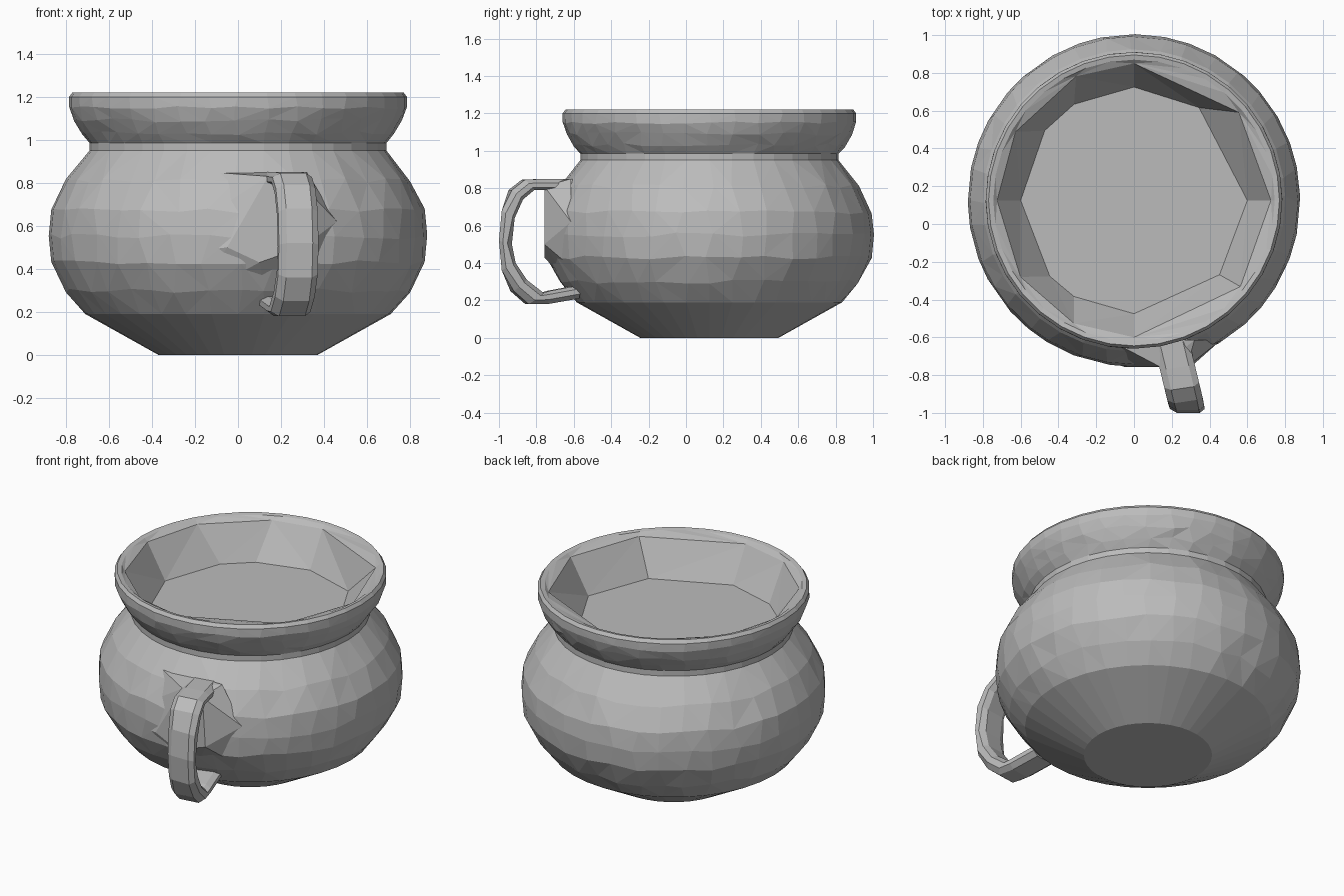
import bpy, bmesh, math, random
from mathutils import Vector

random.seed(4)
cube = bpy.data.objects.get("Cube")
if cube:
    bpy.data.objects.remove(cube)

CENTRE = 0.125  # the pot sits behind the origin to make room for the handle
SEGMENTS = 36

clay = bpy.data.materials.new("plain grey")
clay.use_nodes = True
grey = (0.5, 0.5, 0.5, 1)
clay.diffuse_color = grey
clay.node_tree.nodes["Principled BSDF"].inputs["Base Color"].default_value = grey


def finish(name, bm):
    bmesh.ops.recalc_face_normals(bm, faces=bm.faces)
    mesh = bpy.data.meshes.new(name)
    bm.to_mesh(mesh)
    bm.free()
    mesh.materials.append(clay)
    obj = bpy.data.objects.new(name, mesh)
    bpy.context.collection.objects.link(obj)
    return obj


def ring(bm, radius, z, angles, wobble=0.0):
    """Closed loop of vertices, slightly uneven when wobble is set."""
    loop = []
    for a in angles:
        a += random.uniform(-1, 1) * wobble
        h = z + random.uniform(-1, 1) * wobble * 0.35
        loop.append(bm.verts.new((radius * math.cos(a),
                                  CENTRE + radius * math.sin(a), h)))
    return loop


def join(bm, low, high):
    n = len(low)
    for i in range(n):
        j = (i + 1) % n
        bm.faces.new((low[i], low[j], high[j], high[i]))


def edges_of(bm, loop):
    edges = []
    for i, v in enumerate(loop):
        w = loop[(i + 1) % len(loop)]
        edges.append(bm.edges.get((v, w)) or bm.edges.new((v, w)))
    return edges


# Pot: lathed wall of radius, height, unevenness
profile = [(0.37, 0, 0), (0.71, 0.19, 0), (0.80, 0.30, .035),
           (0.868, 0.43, .03), (0.88, 0.55, .035), (0.868, 0.67, .035),
           (0.80, 0.81, .03), (0.69, 0.95, 0), (0.69, 0.985, 0),
           (0.725, 1.03, .03), (0.762, 1.09, .03), (0.785, 1.15, .02),
           (0.785, 1.20, 0), (0.77, 1.22, 0), (0.745, 1.215, 0)]
bm = bmesh.new()
even = [math.tau * i / SEGMENTS for i in range(SEGMENTS)]
loops = [ring(bm, r, z, even, w) for r, z, w in profile]
for low, high in zip(loops, loops[1:]):
    join(bm, low, high)
bm.faces.new(loops[0])

# Coarse, uneven basin inside the rim
lip_angles = [math.radians(a) for a in
              (0, 40, 90, 115, 150, 180, 214, 244, 270, 321)]
floor_angles = [math.radians(a) for a in
                (0, 55, 90, 122, 142, 180, 222, 238, 270, 319)]
lip = ring(bm, 0.725, 1.195, lip_angles)
floor = ring(bm, 0.6, 0.98, floor_angles)
join(bm, floor, lip)
bm.faces.new(floor)
bmesh.ops.bridge_loops(bm, edges=edges_of(bm, loops[-1]) + edges_of(bm, lip))
bmesh.ops.triangulate(bm, faces=[f for f in bm.faces if len(f.verts) == 4])
finish("pot", bm)

# Flattened swelling where the handle meets the pot
bm = bmesh.new()
outline = [(-.13, .85), (.32, .85), (.46, .62), (.38, .38),
           (.13, .27), (-.2, .27), (-.45, .45)]
crown = [(.14, .83), (.28, .81), (.3, .5), (.1, .43), (-.05, .5)]
for x, z in outline:
    bm.verts.new((x, -0.615, z))
for x, z in crown:
    bm.verts.new((x, -0.757, z))
bmesh.ops.convex_hull(bm, input=bm.verts[:])
finish("handle_mount", bm)

# Handle: bevelled strap following pairs of outer and inner points (y, z)
strap = [((-.58, .85), (-.58, .78)), ((-.76, .85), (-.76, .79)),
         ((-.87, .845), (-.82, .79)), ((-.94, .79), (-.88, .74)),
         ((-.985, .68), (-.925, .64)), ((-1, .52), (-.94, .50)),
         ((-.985, .36), (-.92, .40)), ((-.93, .25), (-.86, .31)),
         ((-.85, .18), (-.77, .24)), ((-.75, .18), (-.74, .25)),
         ((-.58, .21), (-.58, .28))]
bm = bmesh.new()
sections = []
for outer, inner in strap:
    outer, inner = Vector(outer), Vector(inner)
    section = []
    # across the strap: side offset and depth from outer to inner face
    for side, depth in ((-.06, 0), (.06, 0), (.092, .35), (.092, .75),
                        (.06, 1), (-.06, 1), (-.092, .75), (-.092, .35)):
        y, z = outer.lerp(inner, depth)
        section.append(bm.verts.new((0.23 + 0.24 * (-y - 0.76) + side,
                                     y + side * 0.15 * (y > -0.95), z)))
    sections.append(section)
for a, b in zip(sections, sections[1:]):
    join(bm, a, b)
for end in (sections[0], sections[-1]):
    bm.faces.new(end)
finish("handle", bm)
